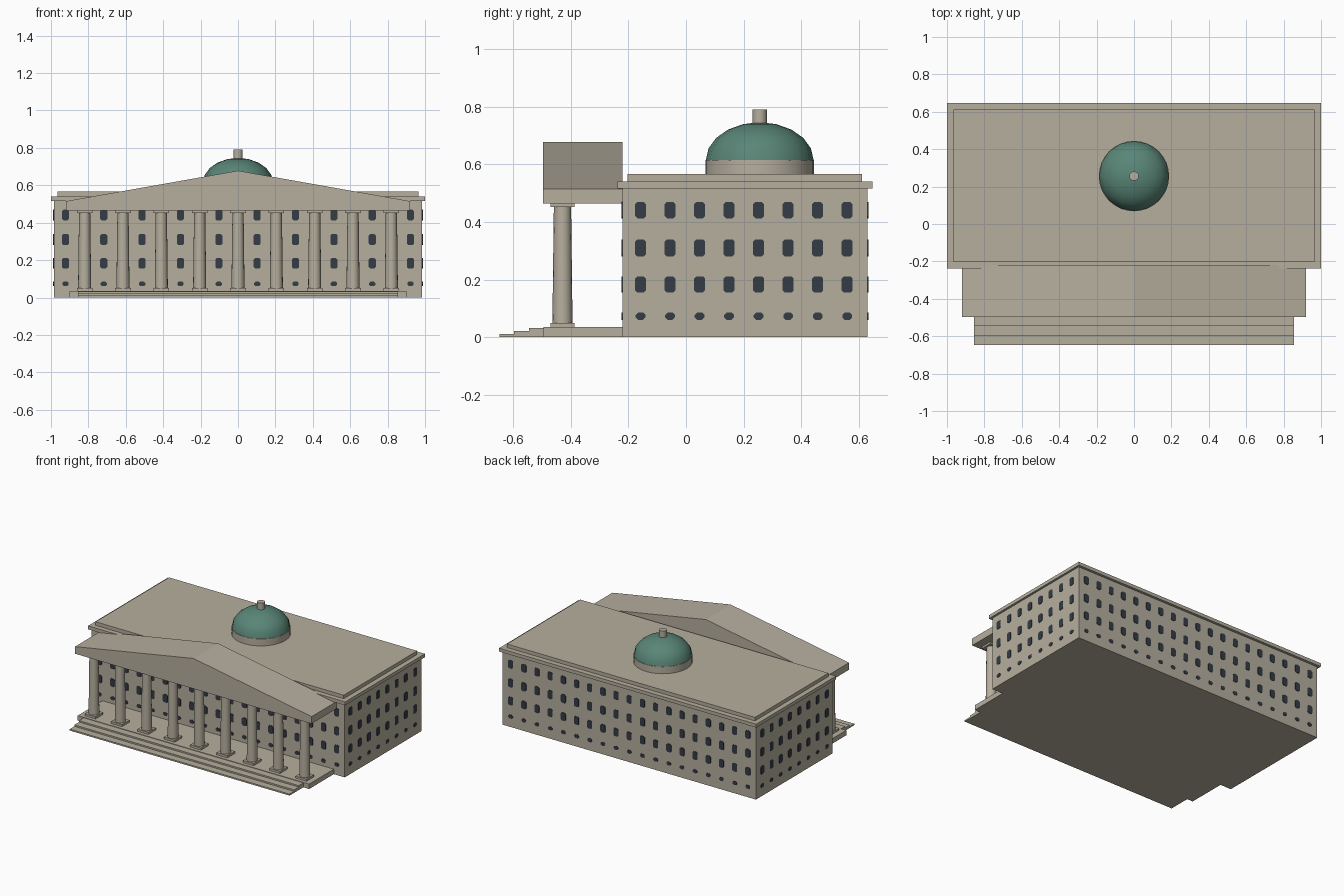
import bpy, bmesh, math
from mathutils import Matrix, Vector

cube = bpy.data.objects.get("Cube")
if cube:
    bpy.data.objects.remove(cube, do_unlink=True)


def material(name, color):
    m = bpy.data.materials.new(name)
    m.use_nodes = True
    m.diffuse_color = (*color, 1)
    m.node_tree.nodes["Principled BSDF"].inputs["Base Color"].default_value = (*color, 1)
    return m


STONE = material("stone", (0.47, 0.43, 0.345))
GLASS = material("dark glass", (0.035, 0.045, 0.06))
COPPER = material("green copper", (0.1, 0.235, 0.185))


def finish(name, bm, mat, smooth=False):
    bmesh.ops.recalc_face_normals(bm, faces=bm.faces)
    me = bpy.data.meshes.new(name)
    bm.to_mesh(me)
    bm.free()
    me.materials.append(mat)
    ob = bpy.data.objects.new(name, me)
    bpy.context.scene.collection.objects.link(ob)
    if smooth:
        bpy.ops.object.select_all(action='DESELECT')
        ob.select_set(True)
        bpy.context.view_layer.objects.active = ob
        bpy.ops.object.shade_smooth_by_angle(angle=math.radians(40))
    return ob


def box(name, half_x, y0, y1, z0, z1, x=0):
    bm = bmesh.new()
    size = Matrix.Diagonal((2 * half_x, y1 - y0, z1 - z0, 1))
    place = Matrix.Translation((x, (y0 + y1) / 2, (z0 + z1) / 2))
    bmesh.ops.create_cube(bm, size=1, matrix=place @ size)
    return finish(name, bm, STONE)


def lathe(name, profile, sides, x, y, mat):
    """Spin a (radius, height) profile about a vertical axis."""
    bm = bmesh.new()
    rings = [[bm.verts.new((x + r * math.cos(a), y + r * math.sin(a), z))
              for a in (math.tau * i / sides for i in range(sides))] for r, z in profile]
    for low, high in zip(rings, rings[1:]):
        for i in range(sides):
            j = (i + 1) % sides
            bm.faces.new((low[i], low[j], high[j], high[i]))
    bm.faces.new(rings[0])
    bm.faces.new(rings[-1])
    return finish(name, bm, mat, True)


# Main block with stepped roof edge
BACK, FRONT, SIDE = 0.63, -0.221, 0.985
box("main_block", SIDE, FRONT, BACK, 0, 0.517)
box("cornice", 1.0, -0.238, 0.648, 0.517, 0.541)
box("roof_parapet", 0.965, -0.204, 0.612, 0.541, 0.566)

# Porch floor and steps
box("porch_floor", 0.9, -0.495, FRONT, 0, 0.035)
for i in range(3):
    box(f"step_{i + 1}", 0.855, -0.648 + 0.051 * i, -0.49, 0, 0.0105 * (i + 1))

# Columns with square bases and capitals
PITCH = 0.205
for i in range(9):
    x, y = (i - 4) * PITCH, -0.429
    box(f"column_base_{i + 1}", 0.042, y - 0.042, y + 0.042, 0.035, 0.05, x)
    lathe(f"column_shaft_{i + 1}", [(0.035, 0.05), (0.030, 0.452)], 16, x, y, STONE)
    box(f"column_capital_{i + 1}", 0.042, y - 0.042, y + 0.042, 0.452, 0.466, x)

# Pediment: gabled outline pushed back to the wall
bm = bmesh.new()
outline = [(-0.92, 0.465), (0.92, 0.465), (0.92, 0.515), (0, 0.678), (-0.92, 0.515)]
gable = bm.faces.new([bm.verts.new((x, -0.496, z)) for x, z in outline])
moved = bmesh.ops.extrude_face_region(bm, geom=[gable], use_keep_orig=True)["geom"]
bmesh.ops.translate(bm, vec=(0, 0.276, 0), verts=[v for v in moved if isinstance(v, bmesh.types.BMVert)])
finish("pediment", bm, STONE)

# Dome, drum and lantern
DOME_Y, DRUM_TOP = 0.256, 0.615
lathe("dome_drum", [(0.188, 0.56), (0.188, DRUM_TOP)], 32, 0, DOME_Y, STONE)
arc = [math.radians(a) for a in (0, 18, 36, 54, 72, 88)]
lathe("dome", [(0.187 * math.cos(a), DRUM_TOP + 0.131 * math.sin(a)) for a in arc],
      16, 0, DOME_Y, COPPER)
lathe("lantern", [(0.025, 0.73), (0.025, 0.79)], 16, 0, DOME_Y, STONE)

# Windows: thin chamfered plates in four rows on every wall
ROWS = [(0.073, 0.034, 0.025), (0.183, 0.038, 0.057), (0.31, 0.038, 0.06), (0.441, 0.038, 0.057)]


def windows(name, count, centre, along, out):
    bm = bmesh.new()
    along, out, up = Vector(along), Vector(out), Vector((0, 0, 1))
    for i in range(count):
        for z, w, h in ROWS:
            mid = Vector(centre) + along * (i - (count - 1) / 2) * PITCH / 2 + up * z
            a, b, c = w / 2, h / 2, 0.008
            quarter = [(a, b - c), (a - c, b)]
            pts = quarter + [(-u, v) for u, v in reversed(quarter)]
            pts += [(-u, -v) for u, v in pts]
            front = bm.faces.new([bm.verts.new(mid + along * u + up * v + out * 0.003) for u, v in pts])
            new = bmesh.ops.extrude_face_region(bm, geom=[front], use_keep_orig=True)["geom"]
            bmesh.ops.translate(bm, vec=-out * 0.005,
                                verts=[g for g in new if isinstance(g, bmesh.types.BMVert)])
    finish(name, bm, GLASS)


MID_Y = 0.201
windows("front_windows", 19, (0, FRONT, 0), (1, 0, 0), (0, -1, 0))
windows("back_windows", 19, (0, BACK, 0), (1, 0, 0), (0, 1, 0))
windows("left_windows", 8, (SIDE, MID_Y, 0), (0, 1, 0), (1, 0, 0))
windows("right_windows", 8, (-SIDE, MID_Y, 0), (0, 1, 0), (-1, 0, 0))
